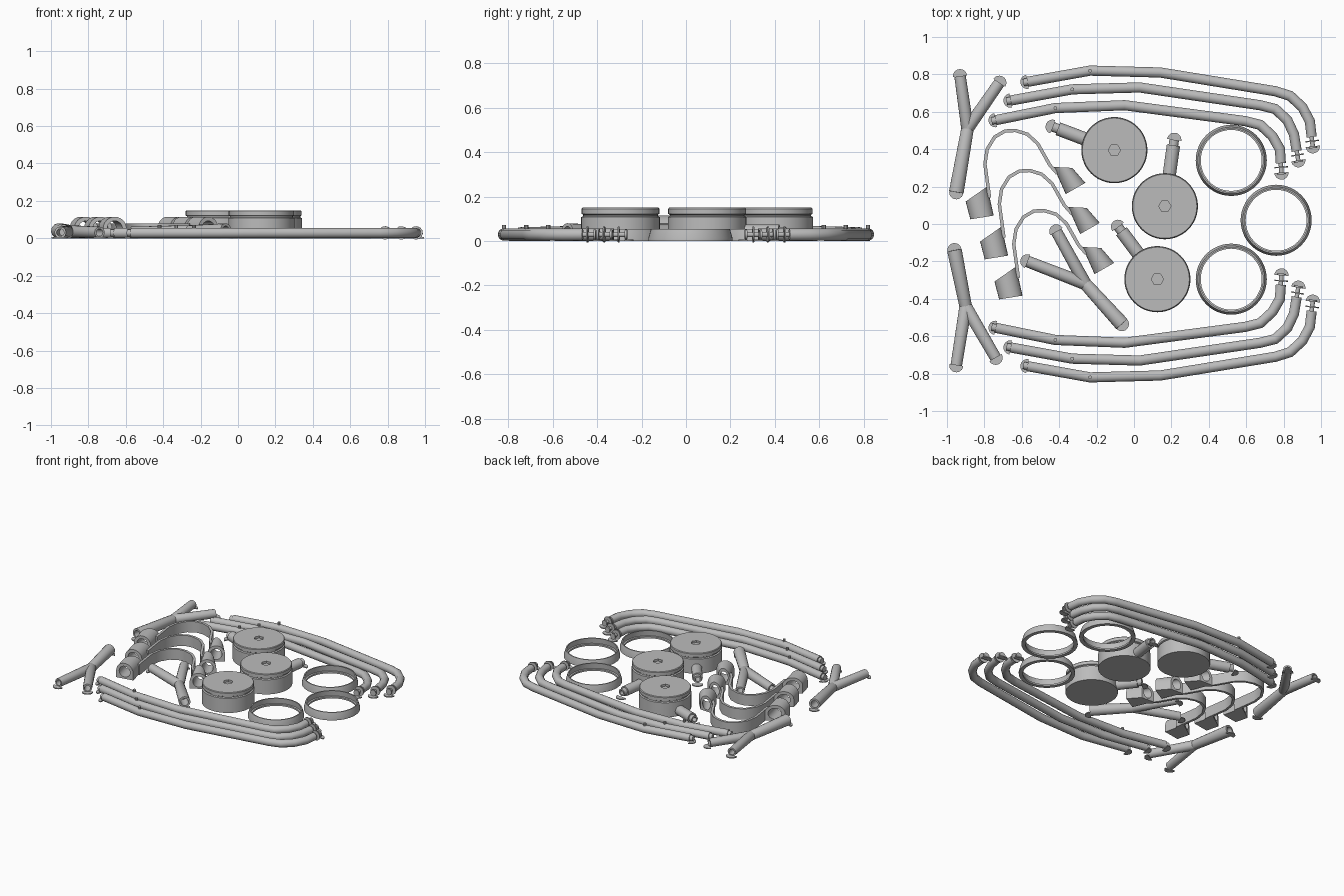
import bpy, bmesh, math
from mathutils import Vector

if "Cube" in bpy.data.objects:
    bpy.data.objects.remove(bpy.data.objects["Cube"])

grey = bpy.data.materials.new("plain grey")
grey.diffuse_color = (0.5, 0.5, 0.5, 1)
grey.use_nodes = True
grey.node_tree.nodes["Principled BSDF"].inputs["Base Color"].default_value = grey.diffuse_color


def finish(name, bm):
    bmesh.ops.recalc_face_normals(bm, faces=bm.faces)
    mesh = bpy.data.meshes.new(name)
    bm.to_mesh(mesh)
    bm.free()
    mesh.materials.append(grey)
    obj = bpy.data.objects.new(name, mesh)
    bpy.context.collection.objects.link(obj)
    return obj


def skin(bm, loops, closed=False):
    """Join successive loops of points with quads; cap both ends unless closed."""
    rows = [[bm.verts.new(p) for p in loop] for loop in loops]
    n = len(rows[0])
    for i in range(len(rows) if closed else len(rows) - 1):
        a, b = rows[i], rows[(i + 1) % len(rows)]
        for j in range(n):
            k = (j + 1) % n
            bm.faces.new((a[j], a[k], b[k], b[j]))
    if not closed:
        bm.faces.new(rows[0])
        bm.faces.new(rows[-1])


def lathe(name, profile, origin, axis=(0, 0, 1), seg=24, closed=False):
    """Turn (radius, distance along axis) pairs around an axis."""
    rot = Vector((0, 0, 1)).rotation_difference(Vector(axis).normalized())
    origin = Vector(origin)
    loops = [[origin + rot @ Vector((r * math.cos(2 * math.pi * j / seg),
                                     r * math.sin(2 * math.pi * j / seg), t))
              for j in range(seg)] for r, t in profile]
    bm = bmesh.new()
    skin(bm, loops, closed)
    return finish(name, bm)


def sweep(name, path, section):
    """Sweep a (sideways, z) section along a flat path with mitred corners."""
    pts = [Vector(p) for p in path]
    loops = []
    for i, p in enumerate(pts):
        d0 = (p - pts[i - 1]).normalized() if i else None
        d1 = (pts[i + 1] - p).normalized() if i < len(pts) - 1 else None
        d0, d1 = d0 or d1, d1 or d0
        t = (d0 + d1).normalized()
        side = Vector((-t.y, t.x)) / max(t.dot(d0), 0.5)
        loops.append([(p.x + side.x * u, p.y + side.y * u, z) for u, z in section])
    bm = bmesh.new()
    skin(bm, loops)
    return finish(name, bm)


def foot_tab(end, direction, r=0.038):
    """Thin half disc on the ground, rounded side pointing outward."""
    a0 = math.atan2(direction[1], direction[0])
    ring = [(end[0] + r * math.cos(a0 + math.pi * (i / 12 - 0.5)),
             end[1] + r * math.sin(a0 + math.pi * (i / 12 - 0.5))) for i in range(13)]
    bm = bmesh.new()
    skin(bm, [[(x, y, z) for x, y in ring] for z in (0, 0.007)])
    finish("foot_tab", bm)


# Long bent tubes, three on each side
R = 0.028
tube_section = [(R * math.cos(math.pi * (i + 0.5) / 6),
                 0.029 + R * math.sin(math.pi * (i + 0.5) / 6)) for i in range(12)]
tube_paths = [
    [(-.57, .76), (-.235, .82), (.14, .81), (.755, .71), (.835, .685), (.90, .625), (.94, .55), (.95, .465)],
    [(-.66, .66), (-.33, .72), (.03, .73), (.675, .635), (.755, .615), (.82, .555), (.855, .48), (.87, .39)],
    [(-.74, .555), (-.42, .62), (-.05, .635), (.595, .55), (.675, .53), (.74, .47), (.78, .40), (.785, .325)],
]
for base in tube_paths:
    for s in (1, -1):
        path = [(x, s * y) for x, y in base]
        sweep("long_tube", path, tube_section)
        a, b = Vector(path[0]), Vector(path[-1])
        da = (a - Vector(path[1])).normalized()
        db = (b - Vector(path[-2])).normalized()
        # barbed connector on the curved end, short neck on the other
        lathe("barbed_end", [(.012, -.01), (.012, .018), (.036, .018), (.036, .025),
                             (.012, .025), (.012, .05), (.022, .05), (.022, .06)],
              (b.x, b.y, .029), (db.x, db.y, 0), 12)
        lathe("tube_neck", [(.02, -.01), (.02, .022)], (a.x, a.y, .029), (da.x, da.y, 0), 12)
        foot_tab(b + db * .05, db)
        foot_tab(a, da)
        lathe("tube_pin", [(.01, .04), (.01, .072)], (path[1][0], path[1][1], 0), seg=10)

# Y-shaped joints: a stem and two branches, open at the ends
joints = [
    ((-.89, .51), (-.95, .17), (-.93, .79), (-.72, .755)),
    ((-.90, -.44), (-.96, -.14), (-.95, -.755), (-.74, -.715)),
    ((-.26, -.32), (-.065, -.535), (-.57, -.20), (-.415, -.04)),
]
for centre, *ends in joints:
    for i, end in enumerate(ends):
        r = .04 if i == 0 else .031
        start = Vector((*centre, .036))
        axis = Vector((*end, r)) - start
        n = axis.length
        lathe("joint_stem" if i == 0 else "joint_branch",
              [(.028, -.015), (.034, 0), (r, n), (r * .65, n), (r * .65, n - .1)],
              start, axis, 16)
        foot_tab(end, axis)

# Round drums with a hexagonal recess and a side stem
for (x, y), tip in [((-.105, .395), (-.435, .52)),
                    ((.165, .095), (.215, .45)),
                    ((.125, -.295), (-.085, -.015))]:
    drum = lathe("drum", [(.177, 0), (.177, .108), (.168, .112), (.168, .118),
                          (.175, .122), (.175, .145), (.171, .15)], (x, y, 0), seg=48)
    cutter = lathe("hex_cutter", [(.033, .135), (.033, .2)], (x, y, 0), seg=6)
    cutter.hide_render = True
    cutter.hide_viewport = True
    cut = drum.modifiers.new("hex_recess", 'BOOLEAN')
    cut.operation = 'DIFFERENCE'
    cut.object = cutter
    axis = Vector((tip[0] - x, tip[1] - y, 0))
    n = axis.length
    lathe("drum_stem", [(.036, .12), (.036, n - .03), (.026, n - .03), (.026, n),
                        (.016, n), (.016, n - .08)], (x, y, .038), axis, 20)
    foot_tab(tip, axis)

# Tapered retaining rings
for x, y in [(.52, .34), (.76, .02), (.52, -.295)]:
    lathe("retaining_ring", [(.19, 0), (.19, .012), (.178, .054), (.17, .054),
                             (.174, .014), (.163, .012), (.163, 0)],
          (x, y, 0), seg=48, closed=True)


def clip_end(fl, fr, bl, br, seg=24):
    """Arched sleeve with a round hole, spanning four plan corners."""
    def loop(front, hole):
        pts = []
        a, b = (Vector(fl), Vector(fr)) if front else (Vector(bl), Vector(br))
        for j in range(seg):
            c, s = math.cos(2 * math.pi * j / seg), math.sin(2 * math.pi * j / seg)
            m = max(abs(c), abs(s)) if s < 0 else 1
            u, z = (c * .65, .053 + .04 * s) if hole else (c / m, .053 + (.062 if s > 0 else .053) * s / m)
            p = a.lerp(b, (u + 1) / 2)
            pts.append((p.x, p.y, z))
        return pts
    bm = bmesh.new()
    skin(bm, [loop(True, False), loop(False, False), loop(False, True), loop(True, True)], True)
    finish("clip_sleeve", bm)


# Curved clips: a thin upright band with a sleeve on each end
band = [(-.772, .14), (-.797, .32), (-.785, .40), (-.745, .465), (-.69, .497),
        (-.635, .50), (-.57, .48), (-.515, .43), (-.45, .315), (-.41, .27)]
sleeves = [[(-.875, .025), (-.75, .045), (-.90, .12), (-.785, .20)],
           [(-.365, .16), (-.26, .22), (-.43, .305), (-.33, .30)]]
for k in range(3):
    def shift(p):
        return (p[0] + .077 * k, p[1] - .214 * k)
    sweep("clip_band", [shift(p) for p in band], [(-.009, 0), (.009, 0), (.009, .08), (-.009, .08)])
    for corners in sleeves:
        clip_end(*[shift(p) for p in corners])

# Smooth the round parts, keep edges sharp
for o in bpy.context.collection.objects:
    if not o.hide_render:
        o.select_set(True)
        bpy.context.view_layer.objects.active = o
bpy.ops.object.shade_smooth_by_angle(angle=math.radians(32))
